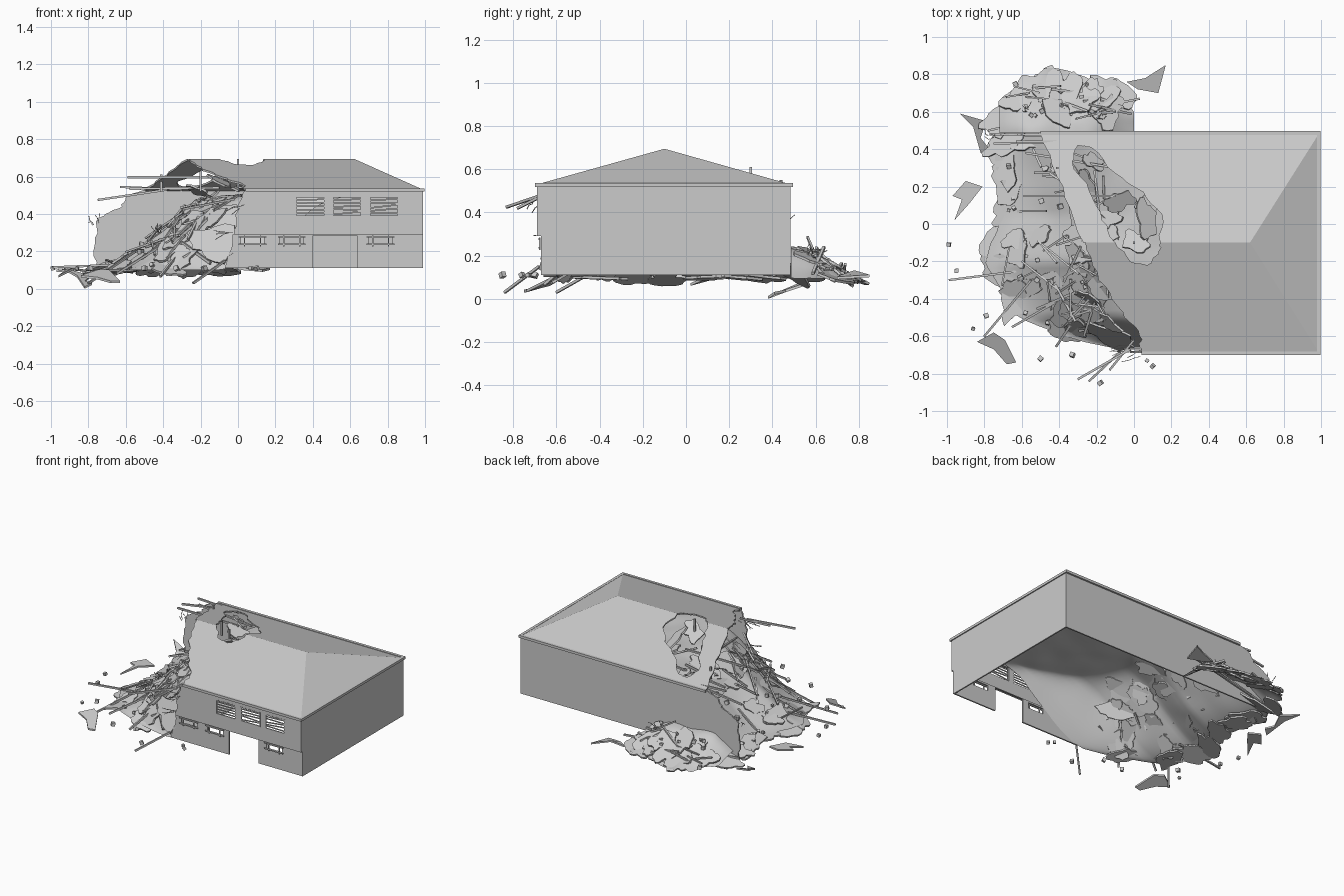
import bpy, bmesh, math, random
from mathutils import Vector, Matrix, noise

if "Cube" in bpy.data.objects:
    bpy.data.objects.remove(bpy.data.objects["Cube"])
random.seed(7)
R = random.uniform

def finish(name, bm, smooth=False):
    bmesh.ops.recalc_face_normals(bm, faces=bm.faces)
    me = bpy.data.meshes.new(name)
    bm.to_mesh(me); bm.free()
    ob = bpy.data.objects.new(name, me)
    bpy.context.collection.objects.link(ob)
    if smooth:
        for p in me.polygons: p.use_smooth = True
    return ob

def prism(bm, pts, off):
    f = bm.faces.new([bm.verts.new(p) for p in pts])
    g = bmesh.ops.extrude_face_region(bm, geom=[f], use_keep_orig=True)
    bmesh.ops.translate(bm, vec=off, verts=[v for v in g['geom'] if isinstance(v, bmesh.types.BMVert)])

def plate(name, pts, off):
    bm = bmesh.new(); prism(bm, pts, off)
    return finish(name, bm)

def beam(bm, a, b, w=.012, d=None):
    a, b = Vector(a), Vector(b)
    q = (b - a).to_track_quat('Z', 'Y').to_matrix().to_4x4()
    m = Matrix.Translation((a + b) / 2) @ q @ Matrix.Diagonal((w, d or w, (b - a).length, 1))
    bmesh.ops.create_cube(bm, size=1, matrix=m)

def box(bm, x0, x1, y0, y1, z0, z1):
    m = Matrix.Translation(((x0+x1)/2, (y0+y1)/2, (z0+z1)/2)) @ Matrix.Diagonal((x1-x0, y1-y0, z1-z0, 1))
    bmesh.ops.create_cube(bm, size=1, matrix=m)

def jag(pts, n=5, amp=.012):
    """Broken edge: subdivide a 2D polyline and jitter the new points."""
    out = [pts[0]]
    for a, b in zip(pts, pts[1:]):
        for i in range(1, n):
            t = i / n
            out.append((a[0]+(b[0]-a[0])*t+R(-amp, amp), a[1]+(b[1]-a[1])*t+R(-amp, amp)*.3))
        out.append(b)
    return out

def lerp_table(tab, v):
    for (a, fa), (b, fb) in zip(tab, tab[1:]):
        if v <= b: return fa + (fb-fa) * max(0, (v-a)/(b-a))
    return tab[-1][1]

def sm(t):
    t = min(1, max(0, t)); return t*t*(3-2*t)

# Walls
Z0, ZE, ZS = .11, .53, .29
edge_up = jag([(-.02, ZS), (0, .42), (.04, ZE)])
edge_lo = jag([(-.07, Z0), (-.03, ZS)])
up = plate("front_wall_upper", [(x, -.69, z) for x, z in [(.99, ZE), (.99, ZS)] + edge_up], (0, .012, 0))
lo = plate("front_wall_lower", [(x, -.672, z) for x, z in [(.99, ZS), (.99, Z0)] + edge_lo], (0, .01, 0))
plate("right_wall", [(.99, -.672, Z0), (.99, .483, Z0), (.99, .483, ZE), (.99, -.69, ZE), (.99, -.69, ZS), (.99, -.672, ZS)], (-.01, 0, 0))
back_edge = jag([(-.5, ZE), (-.6, .49), (-.62, .44), (-.71, .4), (-.76, .36), (-.765, .24), (-.76, Z0)], 4)
plate("back_wall", [(x, .483, z) for x, z in back_edge + [(.99, Z0), (.99, ZE)]], (0, -.01, 0))

# Window and door openings
UPW, LOW = [.31, .507, .705], [.015, .225, .70]
for wall, holes in ((up, [(x, x+.152, .39, .49) for x in UPW]),
                    (lo, [(x, x+.125, .237, .277) for x in LOW] + [(.4, .635, .09, .285)])):
    bm = bmesh.new()
    for x0, x1, z0, z1 in holes: box(bm, x0, x1, -.8, -.6, z0, z1)
    cut = finish(wall.name + "_cutter", bm)
    cut.hide_render = True; cut.hide_set(True); cut.display_type = 'WIRE'
    mod = wall.modifiers.new("openings", 'BOOLEAN')
    mod.operation, mod.object, mod.solver = 'DIFFERENCE', cut, 'EXACT'

# Louvres, frames and railings on the windows
bm = bmesh.new()
for k, x in enumerate(UPW):
    for i in range(5):
        z, t = .405 + i*.018, (R(-.01, .01) if k else .001)
        beam(bm, (x, -.684, z-t), (x+.152, -.684, z+t), .004, .008)
    for z in (.39, .49): beam(bm, (x-.003, -.688, z), (x+.155, -.688, z), .006)
    for dx in (0, .152): beam(bm, (x+dx, -.688, .39), (x+dx, -.688, .49), .006)
finish("window_louvres", bm)
bm = bmesh.new()
for x in LOW:
    for z in (.237, .277): beam(bm, (x-.012, -.68, z), (x+.137, -.68, z), .008)
    for dx in (.02, .105): beam(bm, (x+dx, -.678, .225), (x+dx, -.678, .285), .007)
finish("window_bars", bm)

# Hip roof with torn left end and a hole across the ridge
YR, ZR = -.1, .695
def rz(p):
    x, y = p
    t = (y-YR)/(.485-YR) if y > YR else (YR-y)/(.69+YR)
    return (x, y, ZR + (ZE-ZR)*t)
back = [(.99, .485), (.62, YR)] + jag([(.14, YR), (.15, .05), (.05, .17), (-.1, .27), (-.23, .41), (-.3, .42),
        (-.33, .33), (-.24, .18), (-.17, .02), (-.1, YR)], 4) + jag([(-.27, YR), (-.38, .2), (-.5, .485)])
front = [(.99, -.69), (.62, YR)] + jag([(.14, YR), (.13, -.16), (.07, -.22), (-.02, -.2), (-.1, YR)], 4) + \
        jag([(-.26, YR), (-.19, -.3), (-.06, -.47), (.03, -.6), (.04, -.69)])
for n, pts in (("roof_back", back), ("roof_front", front), ("roof_right_hip", None)):
    p3 = [rz(p) for p in pts] if pts else [(.99, -.69, ZE), (.99, .485, ZE), (.62, YR, ZR)]
    plate(n, p3, (0, 0, -.01))

# Eave gutter
bm = bmesh.new()
box(bm, .978, .998, -.7, .496, .519, .537)
box(bm, .04, .998, -.7, -.682, .519, .537)
box(bm, -.5, .998, .476, .496, .519, .537)
finish("eave_gutter", bm)

# Main collapsed heap: smooth height surface, rising under the standing roof
XL = [(-.67, -.08), (-.62, -.32), (-.5, -.62), (-.2, -.8), (.05, -.7), (.2, -.72), (.47, -.76)]
def h(x, y):
    if y > .485:   # heap behind the back wall
        return .085 + .15*sm((.82-y)/.34)*sm((x+.85)/.3)*sm((.05-x)/.3) + .015*noise.noise((x*9, y*9, 3))
    s = sm((x-lerp_table(XL, y))/.75)
    return .1 + .4*s + .05*s*(1.2-s)*noise.noise((x*6, y*6, 0))

def surface(name, fn, nu, nv):
    bm = bmesh.new()
    g = [[bm.verts.new(fn(i/nu, j/nv)) for i in range(nu+1)] for j in range(nv+1)]
    for j in range(nv):
        for i in range(nu):
            bm.faces.new((g[j][i], g[j][i+1], g[j+1][i+1], g[j+1][i]))
    return finish(name, bm, True)

def main_heap(u, v):
    y = -.66 + 1.13*v
    xl = lerp_table(XL, y) + .02*noise.noise((y*14, 1, 0))
    x = xl + (.97-xl)*u
    return (x, y, h(x, y))
surface("collapsed_heap", main_heap, 50, 40)

def back_heap(u, v):
    x = -.72 + .72*u
    ye = lerp_table([(-.72, .66), (-.6, .78), (-.42, .84), (-.25, .78), (-.1, .77), (0, .6)], x)
    y = .487 + (ye + .03*noise.noise((x*16, 5, 0)) - .487)*v
    return (x, y, h(x, y))
surface("back_heap", back_heap, 30, 14)

# Broken slabs lying on the heaps, with ragged outlines
def slab(bm, c, r, n, th=.012, stretch=1.6):
    base = n.to_track_quat('Z', 'Y').to_matrix().to_4x4() @ Matrix.Rotation(R(0, 6.3), 4, 'Z')
    m = Matrix.Translation(c) @ base
    pts, k, s = [], 22, R(0, 50)
    for i in range(k):
        a = 2*math.pi*i/k
        ca, sa = math.cos(a), math.sin(a)
        q = r*(.85 + .5*noise.noise((ca*1.3, sa*1.3, s)) + R(-.1, .1))
        p = m @ Vector((ca*q*stretch**.5, sa*q/stretch**.5, 0))
        p.z = max(p.z, .035); pts.append(p)
    prism(bm, pts, n*th)

def normal(x, y, tilt):
    e = .03
    n = Vector((h(x-e, y)-h(x+e, y), h(x, y-e)-h(x, y+e), 2*e)).normalized()
    return (n + Vector((R(-tilt, tilt), R(-tilt, tilt), 0))).normalized()

def scatter(zone, count):
    x0, x1, y0, y1 = zone
    while count:
        x, y = R(x0, x1), R(y0, y1)
        if y > .48 or x > lerp_table(XL, y)+.02:
            count -= 1
            yield x, y
LEFT, BACK, FRONT = (-.72, -.15, -.58, .36), (-.64, -.1, .57, .75), (-.5, -.12, -.58, -.2)
bm = bmesh.new()
for zone, n in ((LEFT, 26), (BACK, 14), (FRONT, 8)):
    for x, y in scatter(zone, n):
        slab(bm, (x, y, h(x, y)+R(-.02, .012)), R(.06, .11), normal(x, y, .25))
for y in (-.4, -.25, -.1, .08, .25, .36):   # slabs along the left rim
    slab(bm, (lerp_table(XL, y)+.05, y, .09), .11, normal(-.7, y, .1))
for c, r, n in (((-.12, -.6, .24), .13, (-.3, -.8, .4)), ((-.15, -.52, .36), .09, (-.6, -.6, .4)),
                ((-.22, -.42, .34), .1, (-.5, -.7, .35)), ((.06, .02, .58), .1, (.5, .3, .8)),
                ((.02, -.1, .6), .09, (-.3, .5, .8)), ((-.08, .12, .56), .08, (.4, -.2, .8)),
                ((-.22, .33, .52), .06, (.5, .4, .9)), ((.08, .1, .52), .08, (.2, .1, 1)),
                ((-.7, .43, .12), .1, (-.3, .2, .9)), ((-.62, .5, .11), .12, (-.3, .4, .9)),
                ((-.7, .56, .1), .1, (-.2, .2, .9))):
    slab(bm, c, r, Vector(n).normalized())
finish("broken_slabs", bm)

# Loose shards thrown around the rim
bm = bmesh.new()
for pts in ([(-.96, .02, .06), (-.92, .13, .09), (-.97, .15, .09), (-.9, .23, .1), (-.81, .2, .09), (-.88, .11, .1)],
            [(-.93, .59, .1), (-.79, .55, .06), (-.82, .46, .03), (-.78, .41, .02), (-.82, .38, 0), (-.86, .52, .06)],
            [(-.84, -.63, .06), (-.75, -.58, .09), (-.69, -.62, .09), (-.63, -.74, .03), (-.68, -.75, .03), (-.75, -.67, .05)],
            [(-.04, .76, .1), (.06, .78, .12), (.17, .85, .1), (.13, .7, .09), (.02, .72, .1)]):
    prism(bm, pts, (0, 0, .012))
finish("loose_shards", bm)

# Splintered beams
bm = bmesh.new()
for zone, n in ((LEFT, 26), (BACK, 9), (FRONT, 13)):
    for x, y in scatter(zone, n):
        a, L = R(0, math.pi), R(.05, .14)
        if zone == BACK: a = R(-.4, .4)
        d = Vector((math.cos(a)*L, math.sin(a)*L, 0))
        if y > .48: d.y = max(-.06, min(.06, d.y))
        d.z = (h(x+d.x*.5, y+d.y*.5)-h(x-d.x*.5, y-d.y*.5)) + R(-.03, .03)
        d.z = max(-.08, min(.08, d.z))
        c = Vector((x, y, h(x, y)+.025))
        beam(bm, c-d, c+d, R(.008, .014))
for a, b in (((-.59, .15, .597), (-.1, .15, .597)), ((-.63, .44, .545), (-.3, .44, .53)), ((-.75, .43, .475), (-.38, .44, .53)),
             ((-.41, .3, .52), (-.41, .3, .61)), ((-.2, .1, .52), (-.2, .1, .63)), ((-.58, .38, .535), (-.1, .3, .54)),
             ((-.3, -.83, .425), (-.02, -.67, .48)), ((-.24, -.84, .03), (-.07, -.68, .15)), ((-.13, -.78, .42), (0, -.62, .5)),
             ((-.99, -.3, .115), (-.6, -.25, .13)), ((-.78, .5, .12), (.03, .67, .14)), ((-.65, .53, .12), (-.1, .6, .2)),
             ((-.8, -.6, .03), (-.55, -.3, .2)), ((0, -.1, .54), (0, -.1, .695)), ((-.65, -.55, .08), (-.3, -.35, .3))):
    beam(bm, a, b, .012)
finish("broken_beams", bm)

# Bricks on and around the heap
bm = bmesh.new()
spots = [(-.99, -.11), (-.95, -.25), (-.86, -.56), (-.79, -.49), (-.5, -.72), (-.33, -.7), (-.18, -.85), (.07, -.73), (.1, -.76)]
spots += list(scatter(LEFT, 30)) + list(scatter(BACK, 18))
for x, y in spots:
    z = .11 if x < -.76 or y < -.68 else h(x, y)+.015
    m = Matrix.Translation((x, y, z)) @ Matrix.Rotation(R(0, 3), 4, Vector((R(-.3, .3), R(-.3, .3), 1)))
    bmesh.ops.create_cube(bm, size=R(.014, .026), matrix=m)
finish("scattered_bricks", bm)

# Bent reinforcing wires
bm = bmesh.new()
for c, out in (((-.76, .475, .34), (-.3, 0, 1)), ((-.55, .62, .17), (0, .2, 1)), ((-.2, .58, .2), (.2, .2, .8)),
               ((-.05, -.66, .3), (-1, -.3, .2)), ((-.4, -.3, .3), (-.5, -.3, 1)), ((.02, -.69, .45), (-1, 0, -.2))):
    for i in range(4):
        p = Vector(c) + Vector((R(-.04, .04), R(-.02, .02), 0))
        d = Vector(out).normalized()*.028
        for k in range(3):
            d += Vector((R(-.01, .01), R(-.01, .01), R(-.012, .004)))
            beam(bm, p, p+d, .003); p = p+d
finish("bent_wires", bm)
